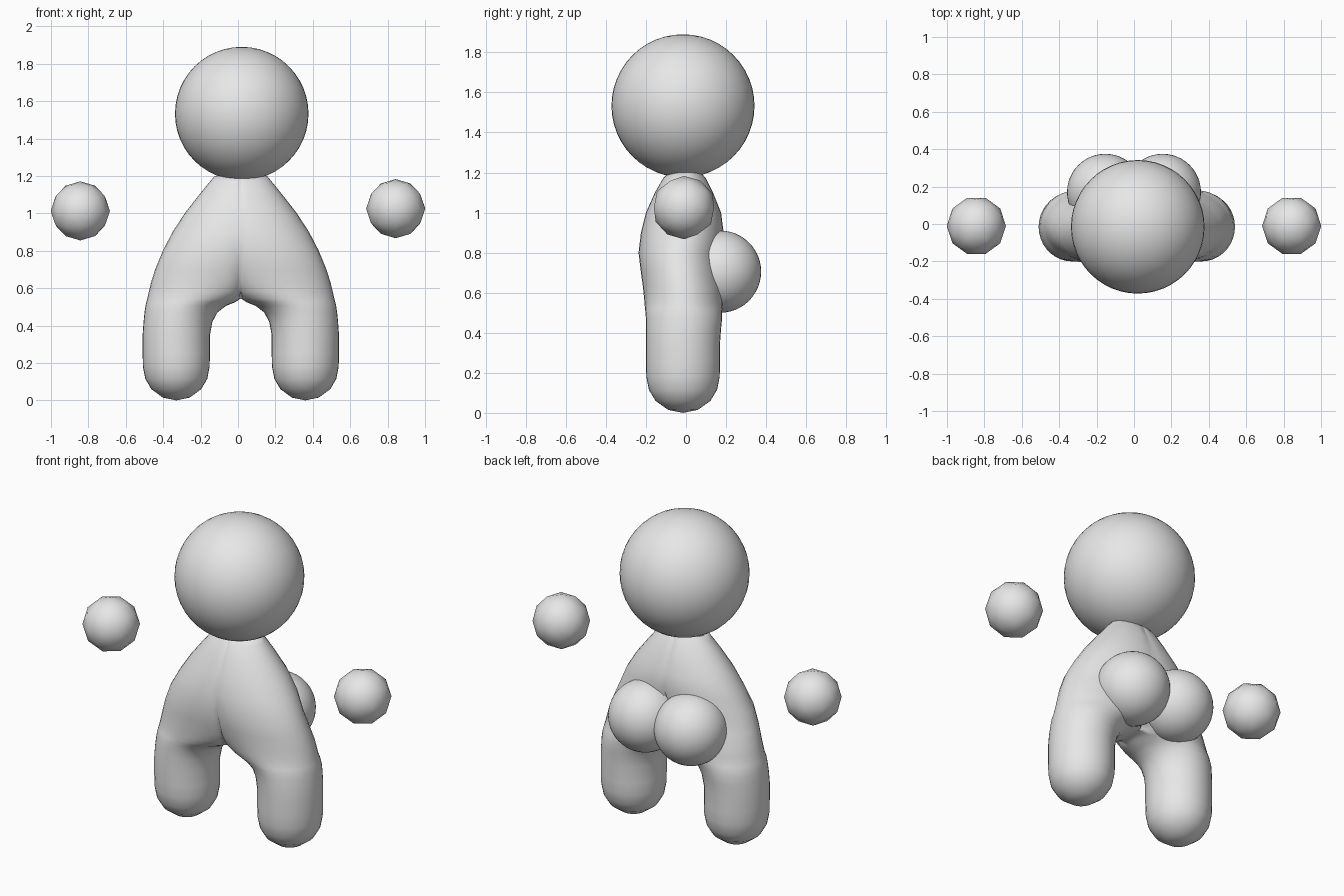
import bpy, bmesh, math

if "Cube" in bpy.data.objects:
    bpy.data.objects.remove(bpy.data.objects["Cube"])

grey = bpy.data.materials.new("light grey")
grey.diffuse_color = (0.8, 0.8, 0.8, 1)
grey.use_nodes = True
grey.node_tree.nodes["Principled BSDF"].inputs["Base Color"].default_value = grey.diffuse_color
MID = 0.015          # body centre line


def finish(obj, name):
    obj.name = name
    obj.data.materials.append(grey)
    for p in obj.data.polygons:
        p.use_smooth = True


def ball(name, loc, r):
    bpy.ops.mesh.primitive_uv_sphere_add(segments=48, ring_count=24, radius=r, location=loc)
    finish(bpy.context.object, name)


# head
ball("head", (0.02, -0.015, 1.533), 0.357)

# rear cheeks and floating faceted hands
for side, name, hand_z in ((-1, "left", 1.013), (1, "right", 1.025)):
    ball(name + "_cheek", (side * 0.153, 0.17, 0.705), 0.205)
    bpy.ops.mesh.primitive_ico_sphere_add(subdivisions=2, radius=0.158,
                                          location=(side * 0.843, -0.01, hand_z),
                                          rotation=(0, 0, math.pi / 2))
    finish(bpy.context.object, name + "_hand")

# body half: leg rings that widen past the centre line to form the torso
# each ring: height, outer x, inner x, front y, back y
rings = []
for z, k in ((0.015, 0.4), (0.06, 0.74), (0.115, 0.92), (0.18, 0.99)):   # rounded foot
    rings.append((z, 0.345 + 0.18 * k, 0.345 - 0.18 * k, -0.015 - 0.185 * k, -0.015 + 0.185 * k))
rings += [
    (0.25, 0.525, 0.165, -0.20, 0.17),
    (0.35, 0.525, 0.165, -0.20, 0.17),
    (0.42, 0.52, 0.152, -0.20, 0.175),
    (0.47, 0.515, 0.125, -0.20, 0.18),
    (0.505, 0.51, 0.08, -0.203, 0.18),
    (0.525, 0.505, 0.03, -0.205, 0.182),
    (0.545, 0.50, -0.025, -0.207, 0.183),
    (0.58, 0.492, -0.08, -0.21, 0.185),
    (0.63, 0.48, -0.14, -0.215, 0.185),
    (0.70, 0.458, -0.20, -0.225, 0.175),
    (0.80, 0.417, -0.25, -0.237, 0.17),
    (0.90, 0.365, -0.28, -0.225, 0.188),
    (1.00, 0.30, -0.26, -0.20, 0.175),
    (1.10, 0.222, -0.21, -0.155, 0.135),
    (1.17, 0.165, -0.16, -0.115, 0.10),
    (1.20, 0.14, -0.14, -0.085, 0.075),
]
N = 36
bm = bmesh.new()
loops = []
for z, xo, xi, yf, yb in rings:
    cx, a, cy, b = (xo + xi) / 2, (xo - xi) / 2, (yf + yb) / 2, (yb - yf) / 2
    loops.append([bm.verts.new((max(0.0, cx + a * math.cos(t)), cy + b * math.sin(t), z))
                  for t in (2 * math.pi * i / N for i in range(N))])
for lo, hi in zip(loops, loops[1:]):
    for i in range(N):
        j = (i + 1) % N
        quad = (lo[i], lo[j], hi[j], hi[i])
        if any(v.co.x > 1e-6 for v in quad):     # leave the centre plane open
            bm.faces.new(quad)
sole = bm.verts.new((0.345, -0.015, 0))
for i in range(N):
    bm.faces.new((sole, loops[0][(i + 1) % N], loops[0][i]))
bm.faces.new(loops[-1])                          # flat neck top
bmesh.ops.delete(bm, geom=[v for v in bm.verts if not v.link_faces], context='VERTS')
bmesh.ops.recalc_face_normals(bm, faces=bm.faces[:])
mesh = bpy.data.meshes.new("body")
bm.to_mesh(mesh)
bm.free()
body = bpy.data.objects.new("body", mesh)
bpy.context.collection.objects.link(body)
body.location.x = MID
finish(body, "body")
mirror = body.modifiers.new("mirror", 'MIRROR')
mirror.use_clip = True
mirror.merge_threshold = 0.0005
bpy.ops.object.select_all(action='DESELECT')
body.select_set(True)
bpy.context.view_layer.objects.active = body
bpy.ops.object.shade_smooth_by_angle(angle=math.radians(50))
